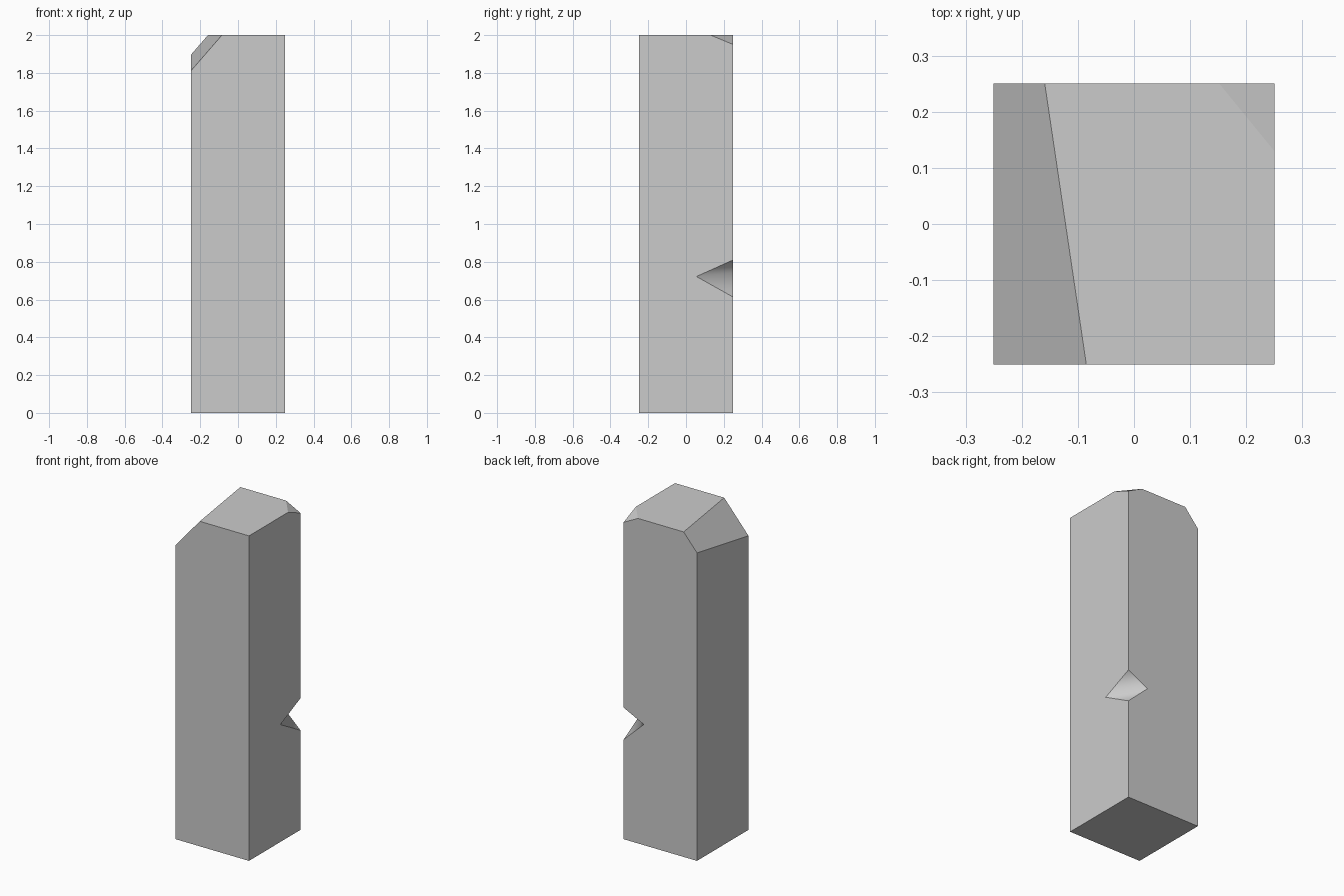
import bpy, bmesh
from mathutils import Vector

if "Cube" in bpy.data.objects:
    bpy.data.objects.remove(bpy.data.objects["Cube"])

W, H = 0.25, 2.0


def make_object(name, bm):
    bmesh.ops.recalc_face_normals(bm, faces=bm.faces)
    mesh = bpy.data.meshes.new(name)
    bm.to_mesh(mesh)
    bm.free()
    obj = bpy.data.objects.new(name, mesh)
    bpy.context.collection.objects.link(obj)
    return obj


def slice_off(bm, a, b, c):
    """Cut away everything above the plane through three points."""
    a, b, c = Vector(a), Vector(b), Vector(c)
    normal = (b - a).cross(c - a).normalized()
    if normal.z < 0:
        normal.negate()
    cut = bmesh.ops.bisect_plane(bm, geom=bm.verts[:] + bm.edges[:] + bm.faces[:],
                                 plane_co=a, plane_no=normal, clear_outer=True)
    edges = [e for e in cut["geom_cut"] if isinstance(e, bmesh.types.BMEdge)]
    bmesh.ops.contextual_create(bm, geom=edges)


# Square post
bm = bmesh.new()
bmesh.ops.create_cube(bm, size=1)
bmesh.ops.scale(bm, vec=(2 * W, 2 * W, H), verts=bm.verts)
bmesh.ops.translate(bm, vec=(0, 0, H / 2), verts=bm.verts)

# Slanted bevel along the left top edge, small chip at the back right corner
slice_off(bm, (-0.085, -W, H), (-0.159, W, H), (-W, -W, 1.81))
slice_off(bm, (0.152, W, H), (W, 0.13, H), (W, W, 1.95))
post = make_object("post", bm)

# Wedge notch in the back right edge, enlarged about its inner crease
top, bottom = Vector((W, W, 0.81)), Vector((W, W, 0.613))
right, back = Vector((W, 0.055, 0.722)), Vector((0.112, W, 0.742))
mid = (right + back) / 2
bm = bmesh.new()
t, b, r, k = [bm.verts.new(mid + 2.5 * (p - mid)) for p in (top, bottom, right, back)]
for tri in ((t, r, k), (b, k, r), (t, b, r), (t, k, b)):
    bm.faces.new(tri).smooth = True
cutter = make_object("notch_cutter", bm)
cutter.hide_render = True

# Cut the notch and discard the cutter
mod = post.modifiers.new("notch", "BOOLEAN")
mod.operation = "DIFFERENCE"
mod.solver = "EXACT"
mod.object = cutter
bpy.context.view_layer.objects.active = post
post.select_set(True)
bpy.ops.object.modifier_apply(modifier=mod.name)
bpy.data.objects.remove(cutter)
